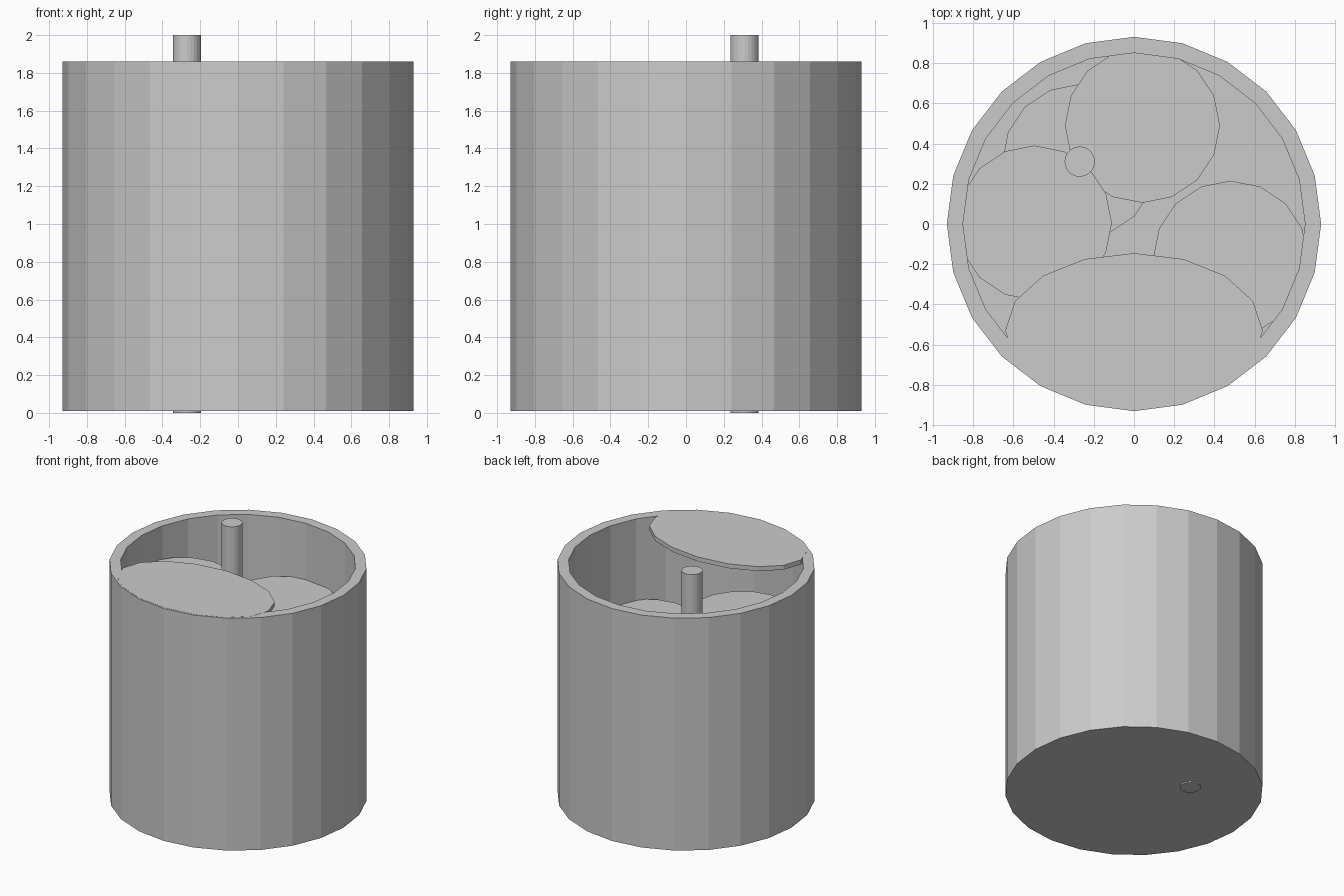
import bpy
import bmesh
from math import cos, sin, pi

if "Cube" in bpy.data.objects:
    bpy.data.objects.remove(bpy.data.objects["Cube"])


def new_object(name, bm):
    bmesh.ops.recalc_face_normals(bm, faces=bm.faces)
    mesh = bpy.data.meshes.new(name)
    bm.to_mesh(mesh)
    bm.free()
    obj = bpy.data.objects.new(name, mesh)
    bpy.context.collection.objects.link(obj)
    return obj


def ring(bm, rx, ry, z, sides, x=0, y=0):
    return [bm.verts.new((x + rx * cos(2 * pi * i / sides),
                          y + ry * sin(2 * pi * i / sides), z)) for i in range(sides)]


def stack(name, levels, sides, x=0, y=0):
    """Closed solid from a stack of (rx, ry, z) rings, capped at both ends."""
    bm = bmesh.new()
    rings = [ring(bm, rx, ry, z, sides, x, y) for rx, ry, z in levels]
    for a, b in zip(rings, rings[1:]):
        for i in range(sides):
            j = (i + 1) % sides
            bm.faces.new((a[i], a[j], b[j], b[i]))
    bm.faces.new(rings[0])
    bm.faces.new(rings[-1])
    return new_object(name, bm)


# Open-topped round shell with a closed floor
R_OUT, R_IN, Z_BOTTOM, Z_RIM, FLOOR = 0.93, 0.85, 0.01, 1.86, 0.09
stack("shell", [(R_OUT, R_OUT, Z_BOTTOM), (R_OUT, R_OUT, Z_RIM),
                (R_IN, R_IN, Z_RIM), (R_IN, R_IN, FLOOR)], 24)

# Tall pole through the lowest platform
POLE = (-0.27, 0.31)
stack("pole", [(0.075, 0.075, 0.0), (0.075, 0.075, 2.0)], 24, *POLE)

# Thin platforms stepping down around the inside: name, x, y, rx, ry, top
THICK = 0.035
platforms = [
    ("rim_platform", 0.0, -0.53, 0.64, 0.385, 1.861),
    ("left_platform", -0.495, 0.005, 0.385, 0.385, 1.6),
    ("back_platform", 0.042, 0.49, 0.385, 0.385, 1.41),
    ("right_platform", 0.48, -0.17, 0.385, 0.385, 1.21),
    ("pole_platform", *POLE, 0.385, 0.385, 1.0),
]
for name, x, y, rx, ry, top in platforms:
    stack(name, [(rx, ry, top - THICK), (rx, ry, top)], 16, x, y)
